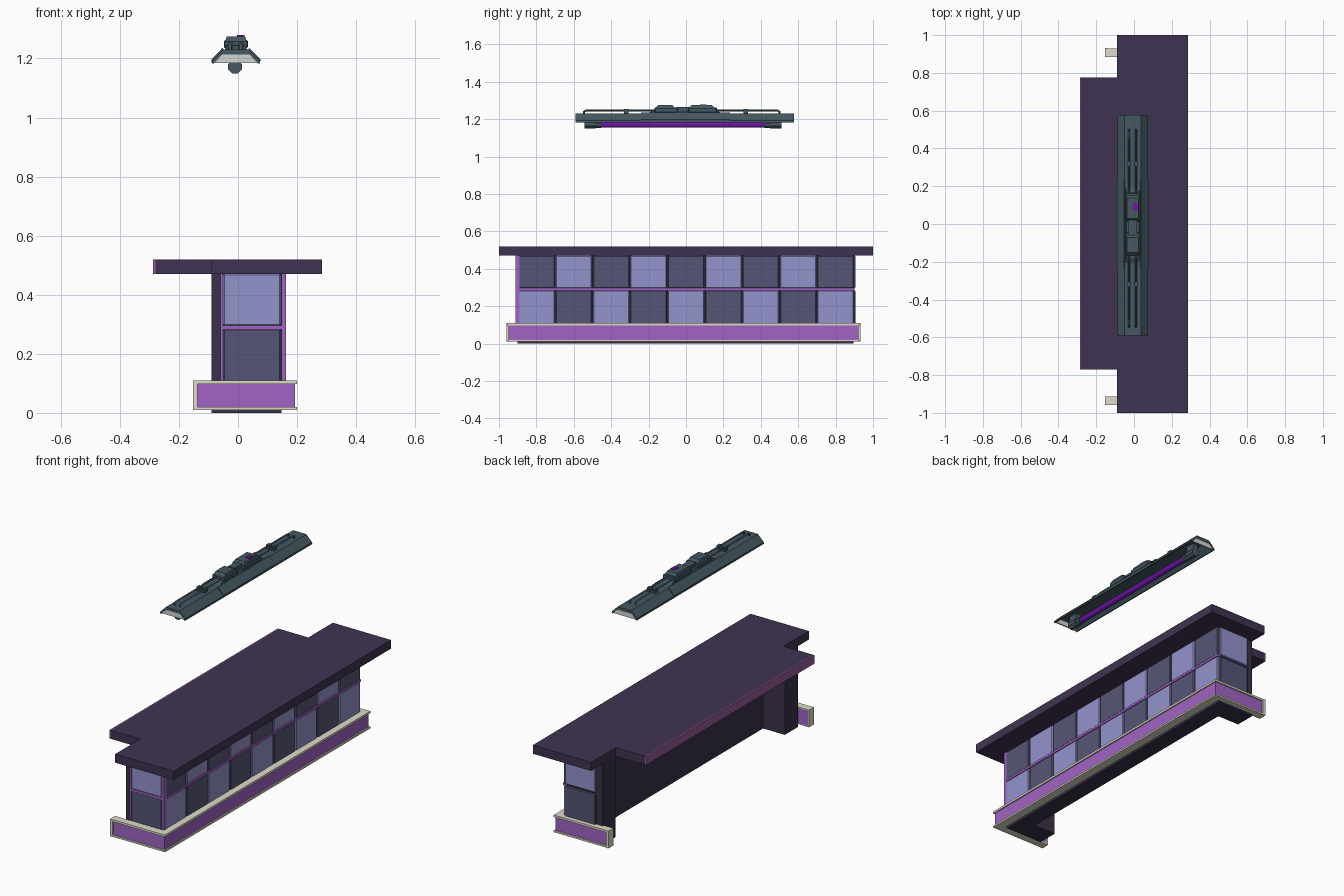
import bpy, bmesh
from mathutils import Vector

if "Cube" in bpy.data.objects:
    bpy.data.objects.remove(bpy.data.objects["Cube"])


def material(name, rgb):
    m = bpy.data.materials.new(name)
    m.diffuse_color = (*[(c / 255) ** 2.2 for c in rgb], 1)
    m.use_nodes = True
    m.node_tree.nodes["Principled BSDF"].inputs["Base Color"].default_value = m.diffuse_color
    return m


TOP = material("plum_top", (66, 54, 82))
BODY = material("dark_body", (60, 52, 74))
LIGHT = material("light_panel", (146, 146, 204))
DARK = material("dark_panel", (86, 86, 118))
PURPLE = material("purple_trim", (160, 100, 194))
PINK = material("pink_edge", (150, 92, 150))
CREAM = material("cream_trim", (222, 217, 200))
STEEL = material("lamp_steel", (70, 88, 98))
TUBE = material("tube_violet", (110, 28, 165))
WHITE = material("lamp_white", (208, 214, 210))


def new_object(name, bm, mat, bevel=0):
    bmesh.ops.recalc_face_normals(bm, faces=bm.faces)
    me = bpy.data.meshes.new(name)
    bm.to_mesh(me)
    bm.free()
    ob = bpy.data.objects.new(name, me)
    bpy.context.collection.objects.link(ob)
    me.materials.append(mat)
    if bevel:
        mod = ob.modifiers.new("bevel", "BEVEL")
        mod.width, mod.segments = bevel, 1
    return ob


def box(name, x, y, z, mat, bevel=0, taper=(0, 0)):
    """Box from min/max pairs; taper pulls the top face in along x and y."""
    bm = bmesh.new()
    bmesh.ops.create_cube(bm, size=1)
    for v in bm.verts:
        sx, sy, sz = (v.co[i] > 0 for i in range(3))
        v.co = Vector((x[sx], y[sy], z[sz]))
        if sz:
            v.co.x += taper[0] * (-1 if sx else 1)
            v.co.y += taper[1] * (-1 if sy else 1)
    return new_object(name, bm, mat, bevel)


def prism(name, outline, lo, hi, mat, axis="z"):
    """Extrude a 2D outline along z (x,y points) or y (x,z points)."""
    bm = bmesh.new()
    place = (lambda p, h: (p[0], p[1], h)) if axis == "z" else (lambda p, h: (p[0], h, p[1]))
    face = bm.faces.new([bm.verts.new(place(p, lo)) for p in outline])
    ext = bmesh.ops.extrude_face_region(bm, geom=[face])
    step = Vector((0, 0, hi - lo)) if axis == "z" else Vector((0, hi - lo, 0))
    bmesh.ops.translate(bm, vec=step, verts=[g for g in ext["geom"] if isinstance(g, bmesh.types.BMVert)])
    return new_object(name, bm, mat)


def cylinder(name, x, z, y, radius, sides, mat):
    import math
    pts = [(x + radius * math.cos(math.tau * (i + .5) / sides),
            z + radius * math.sin(math.tau * (i + .5) / sides)) for i in range(sides)]
    return prism(name, pts, y[0], y[1], mat, "y")


# Counter top with the wider serving side, and its coloured edge
prism("counter_top", [(.285, -1), (.285, 1), (-.09, 1), (-.09, .775), (-.28, .775),
                      (-.28, -.77), (-.09, -.77), (-.09, -1)], .47, .52, TOP)
box("counter_edge_strip", (-.287, -.28), (-.77, .775), (.471, .52), PINK)

# U-shaped counter body: front wall with a leg at each end
prism("counter_body", [(.147, -.9), (.147, .895), (-.09, .895), (-.09, .775), (.05, .775),
                       (.05, -.78), (-.09, -.78), (-.09, -.9)], 0, .475, BODY)

# Chequered panels on the long side and both ends
rows = [(.105, .285), (.295, .471)]
for r, z in enumerate(rows):
    for c in range(9):
        y0 = -.9 + c * .2
        box(f"side_panel_{r}_{c}", (.14, .16), (y0 + .003, y0 + .197), z,
            DARK if (r + c) % 2 else LIGHT, .004)
    for end, y in (("front", (-.91, -.89)), ("back", (.885, .905))):
        box(f"{end}_panel_{r}", (-.05, .145), y, z, LIGHT if r else DARK, .004)

# Purple trim between panels
box("side_middle_trim", (.14, .162), (-.91, .9), (.284, .296), PURPLE)
box("front_middle_trim", (-.055, .16), (-.912, -.89), (.283, .296), PURPLE)
for n, x in (("inner", (-.06, -.05)), ("corner", (.148, .162))):
    box(f"front_{n}_trim", x, (-.911, -.89), (.1, .471), PURPLE)


# Foot rail wrapping three sides: purple band between cream lips
def rail(name, o, z, mat):
    prism(name, [(-.148, -.957 + o), (.2 - o, -.957 + o), (.2 - o, .93 - o), (-.148, .93 - o),
                 (-.148, .885), (.15, .885), (.15, -.912), (-.148, -.912)], z[0], z[1], mat)


rail("rail_band", .007, (.015, .105), PURPLE)
rail("rail_lower_lip", 0, (.01, .02), CREAM)
rail("rail_upper_lip", 0, (.098, .11), CREAM)
for n, y in (("front", (-.959, -.912)), ("back", (.885, .932))):
    box(f"rail_{n}_cap", (-.153, -.137), y, (.01, .11), CREAM)

# Lamp hood: open channel with sloped sides
CX = -.007
half = [(.081, 1.183), (.08, 1.193), (.043, 1.23)]
inner = [(.038, 1.222), (.072, 1.188), (.074, 1.183)]
outline = ([(CX + a, z) for a, z in half] + [(CX - a, z) for a, z in half[::-1]]
           + [(CX - a, z) for a, z in inner[::-1]] + [(CX + a, z) for a, z in inner])
prism("lamp_hood", outline, -.59, .577, STEEL, "y")
for n, y in (("front", (-.588, -.58)), ("back", (.567, .575))):
    prism(f"hood_{n}_plate", [(CX - .073, 1.185), (CX + .073, 1.185),
                              (CX + .045, 1.215), (CX - .045, 1.215)], y[0], y[1], WHITE, "y")
    prism(f"hood_{n}_brow", [(CX - .048, 1.213), (CX + .048, 1.213),
                             (CX + .041, 1.23), (CX - .041, 1.23)], y[0] - .003, y[1] + .003, STEEL, "y")

# Raised cladding over the middle of each hood side
for n, s in (("right", 1), ("left", -1)):
    prism(f"hood_{n}_cladding", [(CX + s * a, z) for a, z in
                                 [(.082, 1.186), (.083, 1.197), (.045, 1.236), (.04, 1.225)]],
          -.24, .235, STEEL, "y")

# Control housings on top of the hood
box("housing_base", (CX - .038, CX + .038), (-.21, .2), (1.228, 1.243), STEEL, taper=(.005, .03))
for n, y in (("rear", (.012, .165)), ("front", (-.168, -.045))):
    box(f"{n}_housing", (CX - .041, CX + .041), y, (1.235, 1.262), STEEL, .004)
    box(f"{n}_housing_cap", (CX - .036, CX + .036), (y[0] + .003, y[1] - .012), (1.26, 1.275),
        STEEL, taper=(.005, .015))
box("housing_bridge", (CX - .022, CX + .022), (-.05, .02), (1.24, 1.266), STEEL)
box("lamp_button", (-.004, .022), (.075, .11), (1.27, 1.279), TUBE)

# Conduits running from the housings to the hood ends
for n, x in (("left", -.026), ("right", .01)):
    for e, far in (("front", -.545), ("back", .5)):
        s = 1 if far > 0 else -1
        cu = bpy.data.curves.new(f"{e}_{n}_conduit", "CURVE")
        cu.dimensions = "3D"
        cu.bevel_depth, cu.bevel_resolution = .0055, 0
        sp = cu.splines.new("POLY")
        pts = [(s * .12, 1.247), (far - s * .012, 1.247), (far, 1.24), (far, 1.226)]
        sp.points.add(len(pts) - 1)
        for p, (y, z) in zip(sp.points, pts):
            p.co = (x, y, z, 1)
        ob = bpy.data.objects.new(cu.name, cu)
        bpy.context.collection.objects.link(ob)
        cu.materials.append(STEEL)
        box(f"{e}_{n}_clamp", (x - .009, x + .009), (s * .32 - .012, s * .32 + .012),
            (1.228, 1.254), STEEL)

# Glowing tube with a socket at each end
cylinder("lamp_tube", -.01, 1.17, (-.46, .425), .016, 12, TUBE)
for n, s, y in (("front", -1, (-.543, -.485)), ("back", 1, (.45, .51))):
    cylinder(f"{n}_socket", -.01, 1.172, y, .025, 8, STEEL)
    neck = (-.487, -.455) if s < 0 else (.42, .452)
    cylinder(f"{n}_socket_neck", -.01, 1.17, neck, .02, 8, STEEL)
    box(f"{n}_socket_mount", (-.025, .005), y, (1.185, 1.226), STEEL)
